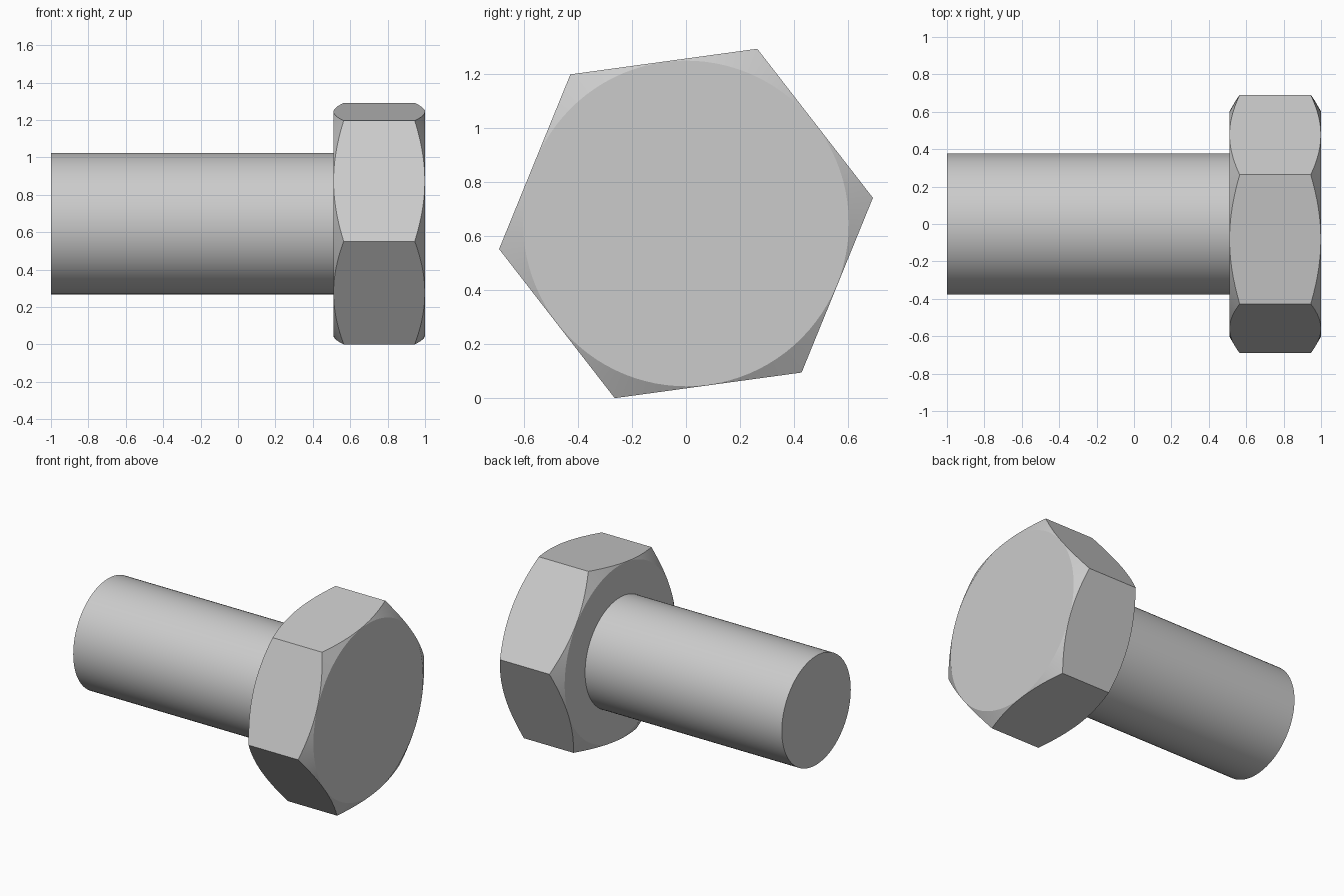
import bpy, bmesh
from math import cos, sin, pi, radians

if "Cube" in bpy.data.objects:
    bpy.data.objects.remove(bpy.data.objects["Cube"], do_unlink=True)

CENTRE_Z = 0.646
CORNER_R = 0.697                     # hexagon centre to corner
APOTHEM = CORNER_R * cos(pi / 6)
TURN = radians(7.8)                  # roll of the hexagon about the bolt axis
HEAD_BACK, HEAD_FRONT = 0.51, 1.0
SLOPE = 0.054 / (CORNER_R - APOTHEM)  # chamfer depth per unit of radius
STEPS = 16                           # samples along each hexagon side

steel = bpy.data.materials.new("grey steel")
steel.use_nodes = True
steel.diffuse_color = (0.6, 0.6, 0.6, 1)
steel.node_tree.nodes["Principled BSDF"].inputs["Base Color"].default_value = (0.6, 0.6, 0.6, 1)


def finish(bm, name):
    bmesh.ops.recalc_face_normals(bm, faces=bm.faces)
    mesh = bpy.data.meshes.new(name)
    bm.to_mesh(mesh)
    bm.free()
    mesh.materials.append(steel)
    obj = bpy.data.objects.new(name, mesh)
    obj.location.z = CENTRE_Z
    bpy.context.collection.objects.link(obj)
    bpy.ops.object.select_all(action='DESELECT')
    obj.select_set(True)
    bpy.context.view_layer.objects.active = obj
    bpy.ops.object.shade_smooth_by_angle(angle=radians(25))
    return obj


def loft(name, rings):
    """Skin matching rings of points along x and cap both ends."""
    bm = bmesh.new()
    loops = [[bm.verts.new(p) for p in ring] for ring in rings]
    for a, b in zip(loops, loops[1:]):
        for i in range(len(a)):
            j = (i + 1) % len(a)
            bm.faces.new((a[i], a[j], b[j], b[i]))
    bm.faces.new(loops[0])
    bm.faces.new(loops[-1])
    return finish(bm, name)


def ring(angles, radius, x):
    return [(x(t), radius(t) * cos(t + TURN), radius(t) * sin(t + TURN)) for t in angles]


# Hexagonal head: conical chamfers cut curved edges into the flat sides
def hex_radius(t):
    return APOTHEM / cos(t % (pi / 3) - pi / 6)


def chamfer(t):
    return 0.001 + (hex_radius(t) - APOTHEM) * SLOPE


def face_radius(t):
    return APOTHEM - 0.002


head_angles = [2 * pi * i / (6 * STEPS) for i in range(6 * STEPS)]
loft("hex_head", [
    ring(head_angles, face_radius, lambda t: HEAD_BACK),
    ring(head_angles, hex_radius, lambda t: HEAD_BACK + chamfer(t)),
    ring(head_angles, hex_radius, lambda t: HEAD_FRONT - chamfer(t)),
    ring(head_angles, face_radius, lambda t: HEAD_FRONT),
])

# Plain round shank, set slightly into the head
shank_angles = [2 * pi * i / 96 for i in range(96)]
loft("shank", [
    ring(shank_angles, lambda t: 0.378, lambda t: -1.0),
    ring(shank_angles, lambda t: 0.378, lambda t: HEAD_BACK + 0.02),
])
